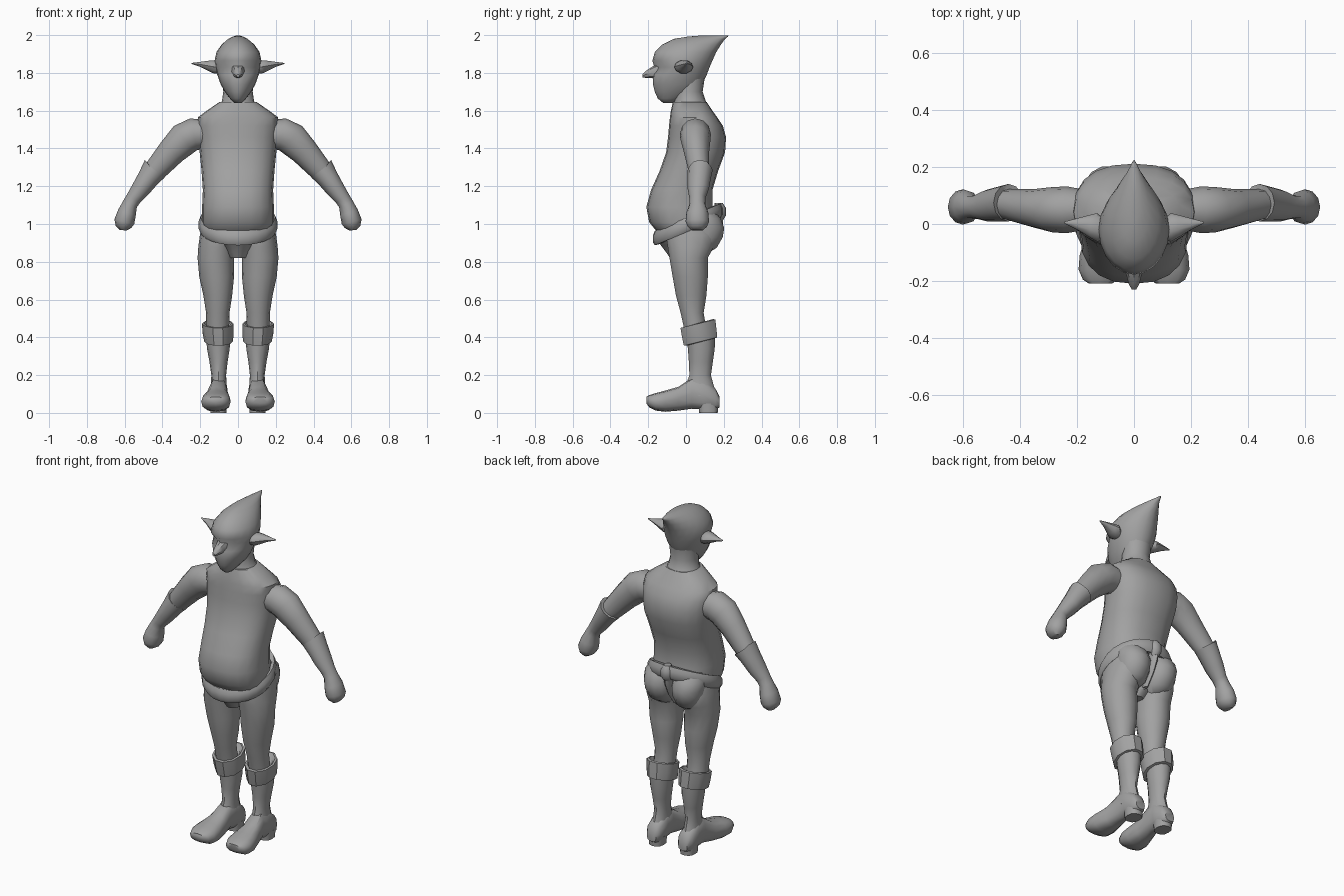
import bpy, bmesh, math
from mathutils import Vector

grey = bpy.data.materials.new("clay_grey")
grey.diffuse_color = (0.36, 0.36, 0.36, 1)


def finish(name, bm, mirror=False, angle=40):
    bmesh.ops.recalc_face_normals(bm, faces=bm.faces)
    me = bpy.data.meshes.new(name)
    bm.to_mesh(me)
    bm.free()
    me.materials.append(grey)
    ob = bpy.data.objects.new(name, me)
    bpy.context.collection.objects.link(ob)
    bpy.ops.object.select_all(action='DESELECT')
    ob.select_set(True)
    bpy.context.view_layer.objects.active = ob
    bpy.ops.object.shade_smooth_by_angle(angle=math.radians(angle))
    if mirror:
        m = ob.modifiers.new("mirror", 'MIRROR')
        m.use_mirror_merge = False
    return ob


def skin(name, rings, mirror=False, angle=40, closed=False):
    """Bridge rings of points; cap both ends unless the loop is closed."""
    bm = bmesh.new()
    vs = [[bm.verts.new(p) for p in r] for r in rings]
    n = len(vs[0])
    pairs = list(zip(vs, vs[1:])) + ([(vs[-1], vs[0])] if closed else [])
    for a, b in pairs:
        for i in range(n):
            j = (i + 1) % n
            bm.faces.new((a[i], a[j], b[j], b[i]))
    if not closed:
        bm.faces.new(vs[0][::-1])
        bm.faces.new(vs[-1])
    return finish(name, bm, mirror, angle)


def wave(t, p):
    return math.copysign(abs(t) ** p, t)


def oval(c, u, v, n, p=1.0):
    c, u, v = Vector(c), Vector(u), Vector(v)
    angs = [2 * math.pi * i / n for i in range(n)]
    return [c + u * wave(math.cos(a), p) + v * wave(math.sin(a), p) for a in angs]


def upright(rows, n=16, p=1.0):
    """Level rings from rows of (z, front y, back y, centre x, half width, slope)."""
    out = []
    for z, f, b, cx, rx, *s in rows:
        tilt = s[0] if s else 0
        out.append(oval((cx, (f + b) / 2, z), (rx, 0, 0), (0, (b - f) / 2, tilt), n, p))
    return out


def limb(rows, n=12):
    """Rings along a path in the xz plane from rows of (x, y, z, half thickness, half depth)."""
    pts = [Vector(r[:3]) for r in rows]
    out = []
    for i, r in enumerate(rows):
        d = pts[min(i + 1, len(pts) - 1)] - pts[max(i - 1, 0)]
        d.y = 0
        d.normalize()
        out.append(oval(r[:3], (0, r[4], 0), Vector((d.z, 0, -d.x)) * r[3], n))
    return out


# vest-covered body with round belly and hunched back
skin("torso", upright([
    (0.93, -0.11, 0.12, 0, 0.15), (0.96, -0.155, 0.15, 0, 0.178), (1.01, -0.195, 0.155, 0, 0.19),
    (1.09, -0.21, 0.14, 0, 0.19), (1.18, -0.185, 0.14, 0, 0.186), (1.28, -0.14, 0.17, 0, 0.193),
    (1.38, -0.105, 0.207, 0, 0.203), (1.46, -0.095, 0.212, 0, 0.21), (1.52, -0.09, 0.195, 0, 0.215),
    (1.565, -0.085, 0.165, 0, 0.212), (1.60, -0.08, 0.14, 0, 0.165), (1.645, -0.07, 0.11, 0, 0.1)],
    20, 0.85))
skin("neck", upright([(1.60, -0.075, 0.135, 0, 0.13), (1.65, -0.065, 0.105, 0, 0.085),
                      (1.70, -0.06, 0.088, 0, 0.078), (1.78, -0.05, 0.1, 0, 0.08)]))

# head whose crown sweeps back to a point
head = upright([
    (1.64, -0.12, -0.06, 0, 0.02), (1.665, -0.15, -0.01, 0, 0.043), (1.70, -0.165, 0.06, 0, 0.07),
    (1.74, -0.175, 0.085, 0, 0.092), (1.79, -0.175, 0.11, 0, 0.11), (1.83, -0.168, 0.125, 0, 0.12),
    (1.865, -0.178, 0.14, 0, 0.124), (1.91, -0.165, 0.16, 0, 0.114), (1.95, -0.125, 0.185, 0, 0.088),
    (1.98, -0.065, 0.207, 0, 0.055), (1.992, 0.01, 0.222, 0, 0.032), (1.998, 0.08, 0.226, 0, 0.012)], 20)
for ring in head:
    for q in ring:
        if q.y > 0.02:                                  # taper toward the rear point
            q.x *= 1 - 1.6 * (q.y - 0.02) * max(0, (q.z - 1.75) * 4)
        if 1.8 < q.z < 1.85 and q.y < -0.08 and abs(q.x) > 0.02:
            q.y += 0.02                                 # eye sockets
skin("head", head, angle=50)

# beaky nose
skin("nose", [oval(c, (w, 0, 0), (0, 0, h), 8) for c, w, h in [
    ((0, -0.14, 1.81), 0.04, 0.045), ((0, -0.18, 1.802), 0.027, 0.03),
    ((0, -0.212, 1.792), 0.018, 0.019), ((0, -0.23, 1.785), 0.008, 0.008)]])

# pointed ears
skin("ear", [oval(c, (0, w, 0), (0, 0, h), 10) for c, w, h in [
    ((0.09, -0.02, 1.825), 0.03, 0.028), ((0.13, -0.012, 1.832), 0.05, 0.036),
    ((0.155, -0.008, 1.837), 0.04, 0.029), ((0.20, 0.0, 1.845), 0.02, 0.014),
    ((0.245, 0.005, 1.85), 0.003, 0.003)]], True)

# bare upper arms
skin("upper_arm", limb([
    (0.17, 0.05, 1.475, 0.075, 0.07), (0.235, 0.05, 1.475, 0.086, 0.082),
    (0.285, 0.05, 1.45, 0.088, 0.08), (0.35, 0.055, 1.385, 0.075, 0.068),
    (0.42, 0.065, 1.305, 0.064, 0.058), (0.46, 0.07, 1.26, 0.055, 0.052)]), True)

# gauntlet with flared cuff and closed fist
cuff = limb([
    (0.447, 0.07, 1.28, 0.05, 0.045), (0.441, 0.075, 1.286, 0.066, 0.066),
    (0.475, 0.07, 1.243, 0.058, 0.062), (0.515, 0.065, 1.185, 0.05, 0.056),
    (0.553, 0.06, 1.135, 0.041, 0.042), (0.572, 0.06, 1.105, 0.04, 0.042),
    (0.588, 0.06, 1.06, 0.049, 0.058), (0.602, 0.06, 1.012, 0.054, 0.062),
    (0.606, 0.06, 0.985, 0.042, 0.05), (0.608, 0.06, 0.967, 0.018, 0.03)])
for q in cuff[1]:
    if q.x > 0.47:
        q.z += 0.012                                    # raised cuff point
skin("gauntlet", cuff, True)

# bare legs
skin("leg", upright([
    (1.0, -0.1, 0.14, 0.11, 0.08), (0.94, -0.11, 0.165, 0.108, 0.094), (0.88, -0.1, 0.15, 0.113, 0.097),
    (0.82, -0.09, 0.118, 0.118, 0.096), (0.72, -0.073, 0.118, 0.113, 0.092), (0.62, -0.055, 0.11, 0.107, 0.076),
    (0.53, -0.03, 0.095, 0.107, 0.062), (0.44, -0.01, 0.11, 0.107, 0.06)], 14), True)
skin("buttock", upright([
    (0.84, 0.04, 0.11, 0.085, 0.04), (0.875, 0.0, 0.165, 0.088, 0.075), (0.93, 0.0, 0.197, 0.09, 0.088),
    (0.98, 0.0, 0.205, 0.092, 0.092), (1.03, 0.0, 0.185, 0.095, 0.09), (1.07, 0.02, 0.15, 0.09, 0.07)], 14), True)

# brief cloth with a tilted hip band
skin("loincloth", upright([
    (0.82, -0.085, 0.06, 0, 0.045), (0.85, -0.105, 0.09, 0, 0.065), (0.89, -0.135, 0.09, 0, 0.09),
    (0.92, -0.16, 0.1, 0, 0.13), (0.96, -0.165, 0.12, 0, 0.175), (1.0, -0.13, 0.14, 0, 0.19)], 16))
band = []
for i in range(24):
    a = 2 * math.pi * i / 24
    ca, sa = math.cos(a), math.sin(a)
    z = 0.998 + 0.073 * sa
    band.append([Vector(((0.198 + o) * ca, 0.01 + (0.175 + o) * sa, z + h))
                 for o, h in [(-0.03, 0.03), (0, 0.038), (0.011, 0.015), (0.011, -0.02), (0, -0.038), (-0.03, -0.03)]])
skin("hip_band", band, closed=True)

# knot and strap at the back
skin("back_knot", upright([(1.02, 0.15, 0.195, 0, 0.02), (1.045, 0.15, 0.212, 0, 0.035),
                           (1.085, 0.15, 0.212, 0, 0.035), (1.11, 0.15, 0.195, 0, 0.02)], 8))
skin("back_strap", upright([(0.86, 0.06, 0.115, 0, 0.012), (0.93, 0.1, 0.165, 0, 0.014),
                            (1.0, 0.12, 0.195, 0, 0.02), (1.05, 0.13, 0.2, 0, 0.025)], 8))

# boot shafts with folded, tilted tops
skin("boot_shaft", upright([
    (0.42, 0.0, 0.155, 0.105, 0.066), (0.34, 0.01, 0.152, 0.104, 0.06), (0.27, 0.015, 0.142, 0.103, 0.048),
    (0.20, 0.018, 0.132, 0.102, 0.039), (0.15, 0.0, 0.145, 0.102, 0.042), (0.09, -0.02, 0.165, 0.104, 0.048)],
    12), True)
skin("boot_cuff", upright([
    (0.455, 0.0, 0.13, 0.107, 0.058, 0.02), (0.475, -0.018, 0.148, 0.107, 0.073, 0.023),
    (0.472, -0.034, 0.16, 0.107, 0.084, 0.023), (0.42, -0.025, 0.166, 0.105, 0.082, 0.023),
    (0.378, -0.016, 0.17, 0.103, 0.076, 0.023), (0.375, 0.0, 0.155, 0.103, 0.062, 0.02)], 10), True)

# feet with upturned toes, lofted front to back
foot = [(0.178, 0.03, 0.085, 0.103, 0.03), (0.155, 0.015, 0.13, 0.103, 0.046), (0.09, 0.018, 0.18, 0.103, 0.05),
        (0.03, 0.022, 0.185, 0.105, 0.046), (-0.04, 0.012, 0.138, 0.11, 0.06), (-0.11, 0.006, 0.118, 0.115, 0.076),
        (-0.16, 0.012, 0.105, 0.117, 0.078), (-0.195, 0.03, 0.094, 0.118, 0.062), (-0.21, 0.05, 0.085, 0.118, 0.04)]
skin("foot", [oval((cx, y, (b + t) / 2), (rx, 0, 0), (0, 0, (t - b) / 2), 12, 0.8)
              for y, b, t, cx, rx in foot], True)
skin("heel", upright([(0.0, 0.07, 0.168, 0.103, 0.042), (0.05, 0.065, 0.172, 0.103, 0.045)], 12, 0.8), True)
